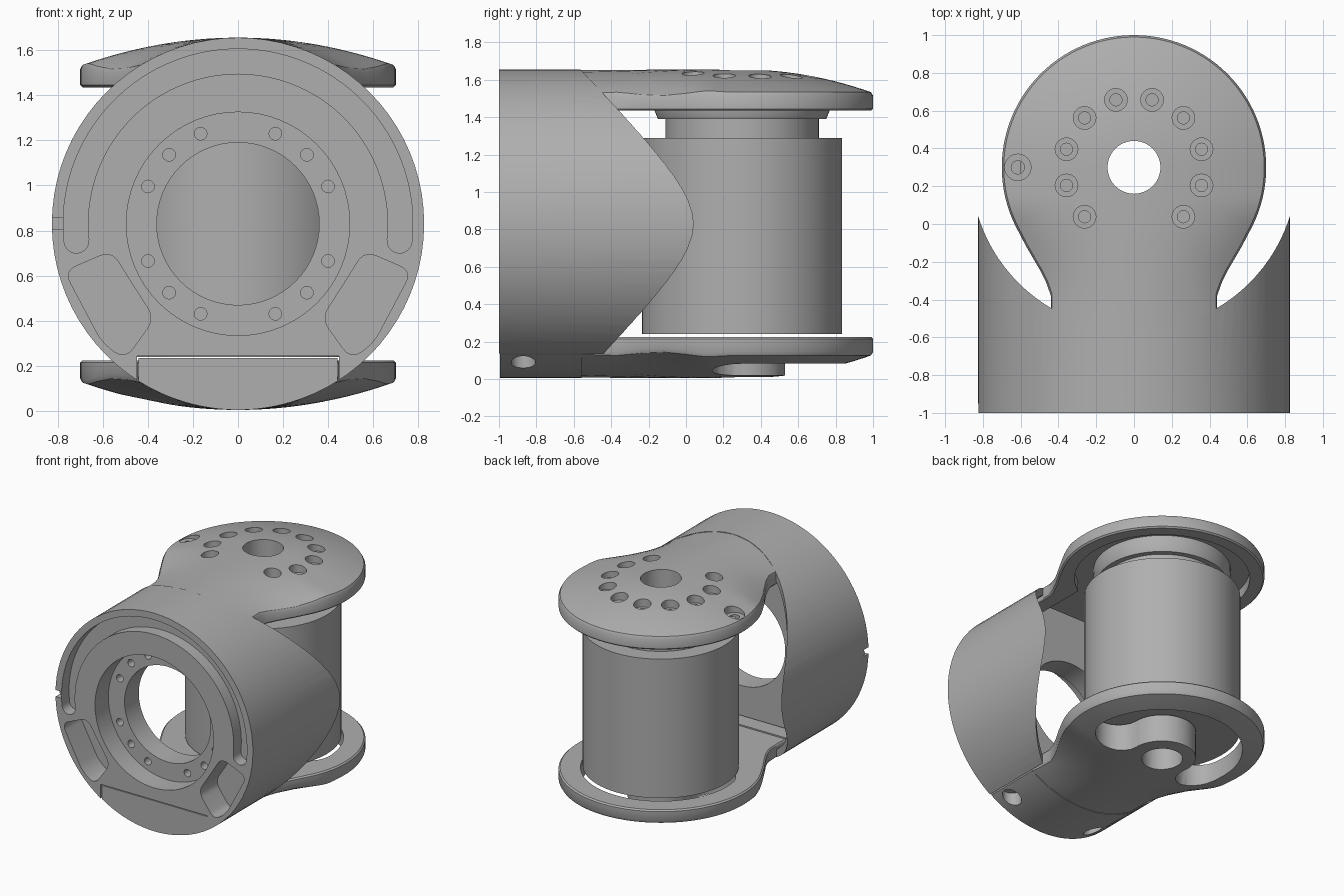
import bpy, bmesh, math
from mathutils import Vector

cube = bpy.data.objects.get("Cube")
if cube:
    bpy.data.objects.remove(cube)

AXIS_Y = 0.3      # drum axis in y
MID = 0.83        # tube axis height
R = 0.825         # tube radius

grey = bpy.data.materials.new("satin_grey")
grey.use_nodes = True
grey.diffuse_color = (0.43, 0.43, 0.43, 1)
grey.node_tree.nodes["Principled BSDF"].inputs["Base Color"].default_value = (0.43, 0.43, 0.43, 1)


def make(name, bm):
    bmesh.ops.recalc_face_normals(bm, faces=bm.faces)
    mesh = bpy.data.meshes.new(name)
    bm.to_mesh(mesh)
    bm.free()
    ob = bpy.data.objects.new(name, mesh)
    bpy.context.collection.objects.link(ob)
    mesh.materials.append(grey)
    return ob


def prism(name, points, lo, hi, axis="Z"):
    """Extrude a flat outline along z, or along y when the outline is (x, z)."""
    bm = bmesh.new()
    place = (lambda p: (p[0], p[1], lo)) if axis == "Z" else (lambda p: (p[0], lo, p[1]))
    face = bm.faces.new([bm.verts.new(place(p)) for p in points])
    out = bmesh.ops.extrude_face_region(bm, geom=[face])
    move = Vector((0, 0, hi - lo)) if axis == "Z" else Vector((0, hi - lo, 0))
    bmesh.ops.translate(bm, vec=move, verts=[v for v in out["geom"] if isinstance(v, bmesh.types.BMVert)])
    return make(name, bm)


def arc(cx, cy, r, a0, a1, n):
    angles = [math.radians(a0 + (a1 - a0) * i / n) for i in range(n + 1)]
    return [(cx + r * math.cos(a), cy + r * math.sin(a)) for a in angles]


def circle(cx, cy, r, n=32):
    return arc(cx, cy, r, 0, 360, n)[:-1]


def slot(cx, cy, r, half, a0, a1):
    """Curved slot outline with round ends."""
    e0, e1 = arc(cx, cy, r, a0, a1, 1)
    return (arc(cx, cy, r + half, a0, a1, 48) + arc(*e1, half, a1, a1 + 180, 10)[1:-1]
            + arc(cx, cy, r - half, a1, a0, 48) + arc(*e0, half, a0 + 180, a0 + 360, 10)[1:-1])


def rounded(points, r):
    """Round the corners of an outline with quadratic curves."""
    out = []
    for i, p in enumerate(points):
        p = Vector(p)
        a, b = Vector(points[i - 1]), Vector(points[(i + 1) % len(points)])
        s, e = p + (a - p).normalized() * r, p + (b - p).normalized() * r
        for k in range(7):
            t = k / 6
            out.append(tuple(s * (1 - t) ** 2 + p * 2 * t * (1 - t) + e * t * t))
    return out


def box(x0, x1, y0, y1, z0, z1):
    return prism("cutter", [(x0, y0), (x1, y0), (x1, y1), (x0, y1)], z0, z1)


def cut(target, cutter):
    cutter.hide_render = True
    mod = target.modifiers.new("cut", "BOOLEAN")
    mod.operation, mod.solver, mod.object = "DIFFERENCE", "EXACT", cutter
    bpy.context.view_layer.objects.active = target
    bpy.ops.object.modifier_apply(modifier=mod.name)
    bpy.data.objects.remove(cutter)


def drill(target, x, y, r, lo, hi, axis="Z", n=24):
    cut(target, prism("cutter", circle(x, y, r, n), lo, hi, axis))


def smooth(ob, angle=30):
    bpy.ops.object.select_all(action="DESELECT")
    ob.select_set(True)
    bpy.context.view_layer.objects.active = ob
    bpy.ops.object.shade_smooth_by_angle(angle=math.radians(angle))


# Tube housing: hollow behind a thick front wall, cleared around the drum
tube = prism("tube_housing", circle(0, MID, R, 80), -1, 0.3, "Y")
drill(tube, 0, MID, 0.775, -0.67, 0.6, "Y", 80)
drill(tube, 0, AXIS_Y, 0.865, -1, 3, "Z", 96)
cut(tube, box(-0.447, 0.447, -2, 1, -1, 0.243))

# Front wall: bearing seat, bore, screw ring, curved groove, pockets, notch
drill(tube, 0, MID, 0.495, -1.1, -0.84, "Y", 64)
drill(tube, 0, MID, 0.36, -1.1, -0.5, "Y", 64)
for i in range(16):
    if i % 4:
        a = i * math.pi / 8
        drill(tube, 0.432 * math.cos(a), MID + 0.432 * math.sin(a), 0.028, -1.1, -0.76, "Y", 16)
cut(tube, prism("cutter", slot(0, MID, 0.72, 0.055, -6, 186), -1.1, -0.91, "Y"))
pocket = [(0.37, 0.41), (0.5, 0.23), (0.6, 0.3), (0.77, 0.62), (0.56, 0.71), (0.48, 0.58)]
for side in (1, -1):
    outline = rounded([(side * x, z) for x, z in pocket], 0.06)
    cut(tube, prism("cutter", outline, -1.1, -0.8, "Y"))
cut(tube, box(-0.9, -0.775, -1.1, -0.95, MID - 0.025, MID + 0.025))
smooth(tube)


# Domed plates: round lobe flowing into a neck that follows the tube
def crown(x, y):
    tube_z = MID + math.sqrt(max(R * R - x * x, 0)) - 0.002
    dome_z = 1.655 - 0.125 * (x * x + max(0, y - AXIS_Y) ** 2) / 0.49
    t = min(max((y + 0.45) / 0.6, 0), 1)
    t = t * t * (3 - 2 * t)
    return tube_z * (1 - t) + dome_z * t


def domed_plate(name, flip):
    neck = [(0.15, -0.6), (0.3, -0.6), (0.445, -0.6), (0.44, -0.5), (0.44, -0.38),
            (0.465, -0.31), (0.5, -0.24), (0.57, -0.12)]
    outline = neck + arc(0, AXIS_Y, 0.7, -26, 206, 72) + [(-x, y) for x, y in reversed(neck)] + [(0, -0.6)]
    fractions = [i / 14 for i in range(1, 14)] + [0.985, 1]
    z_of = (lambda z: 2 * MID - z) if flip else (lambda z: z)
    bm = bmesh.new()
    n = len(outline)

    def ring(f, z=None, drop=0):
        pts = [(f * x, AXIS_Y + f * (y - AXIS_Y)) for x, y in outline]
        return [bm.verts.new((x, y, z_of(crown(x, y) - drop if z is None else z))) for x, y in pts]

    rings = [ring(f, None, 0.015 if f == 1 else 0) for f in fractions]
    rings += [ring(1, 1.445), ring(0.985, 1.435)]
    for a, b in zip(rings, rings[1:]):
        for i in range(n):
            bm.faces.new((a[i], a[(i + 1) % n], b[(i + 1) % n], b[i]))
    bm.faces.new(rings[0])
    bm.faces.new(rings[-1])
    return make(name, bm)


# Top plate: hollow underside, centre hole and counterbored screw holes
top = domed_plate("top_plate", False)
drill(top, 0, AXIS_Y, 0.6, 1.3, 1.51, "Z", 64)
cut(top, box(-0.33, 0.33, -1, 0, 1.3, 1.51))
drill(top, 0, AXIS_Y, 0.14, 1, 2, "Z", 48)
for i in range(12):
    if i not in (8, 9):
        a = math.radians(15 + 30 * i)
        x, y = 0.37 * math.cos(a), AXIS_Y + 0.37 * math.sin(a)
        drill(top, x, y, 0.06, 1.57, 2)
        drill(top, x, y, 0.032, 1.54, 2)
drill(top, -0.615, AXIS_Y, 0.07, 1.525, 2)
drill(top, -0.615, AXIS_Y, 0.035, 1.48, 2)
smooth(top)

# Bottom plate: open curved slot around a bored hub
bottom = domed_plate("bottom_plate", True)
cut(bottom, prism("cutter", slot(0, AXIS_Y, 0.39, 0.16, 0, 190), -0.2, 0.4))
drill(bottom, 0, AXIS_Y, 0.14, -1, 1, "Z", 48)
smooth(bottom)

# Cover closing the underside of the tube
half = math.degrees(math.asin(0.44 / R))
cover_outline = arc(0, MID, R, 270 - half, 270 + half, 24) + [(0.44, 0.235), (-0.44, 0.235)]
cover = prism("bottom_cover", cover_outline, -0.995, -0.56, "Y")
for x in (-0.36, 0.36):
    drill(cover, x, -0.87, 0.065, -0.5, 0.16)
smooth(cover)

# Drum turned around the vertical axis, with a shaft collar and a through bore
profile = [(0.14, 0.24), (0.535, 0.24), (0.535, 1.29), (0.41, 1.29), (0.41, 1.39),
           (0.45, 1.39), (0.47, 1.44), (0.47, 1.505), (0.14, 1.505)]
bm = bmesh.new()
verts = [bm.verts.new((r, AXIS_Y, z)) for r, z in profile]
edges = [bm.edges.new((verts[i - 1], verts[i])) for i in range(len(verts))]
bmesh.ops.spin(bm, geom=verts + edges, cent=(0, AXIS_Y, 0), axis=(0, 0, 1),
               angle=2 * math.pi, steps=72)
bmesh.ops.remove_doubles(bm, verts=bm.verts, dist=0.0001)
drum = make("drum", bm)
smooth(drum)
